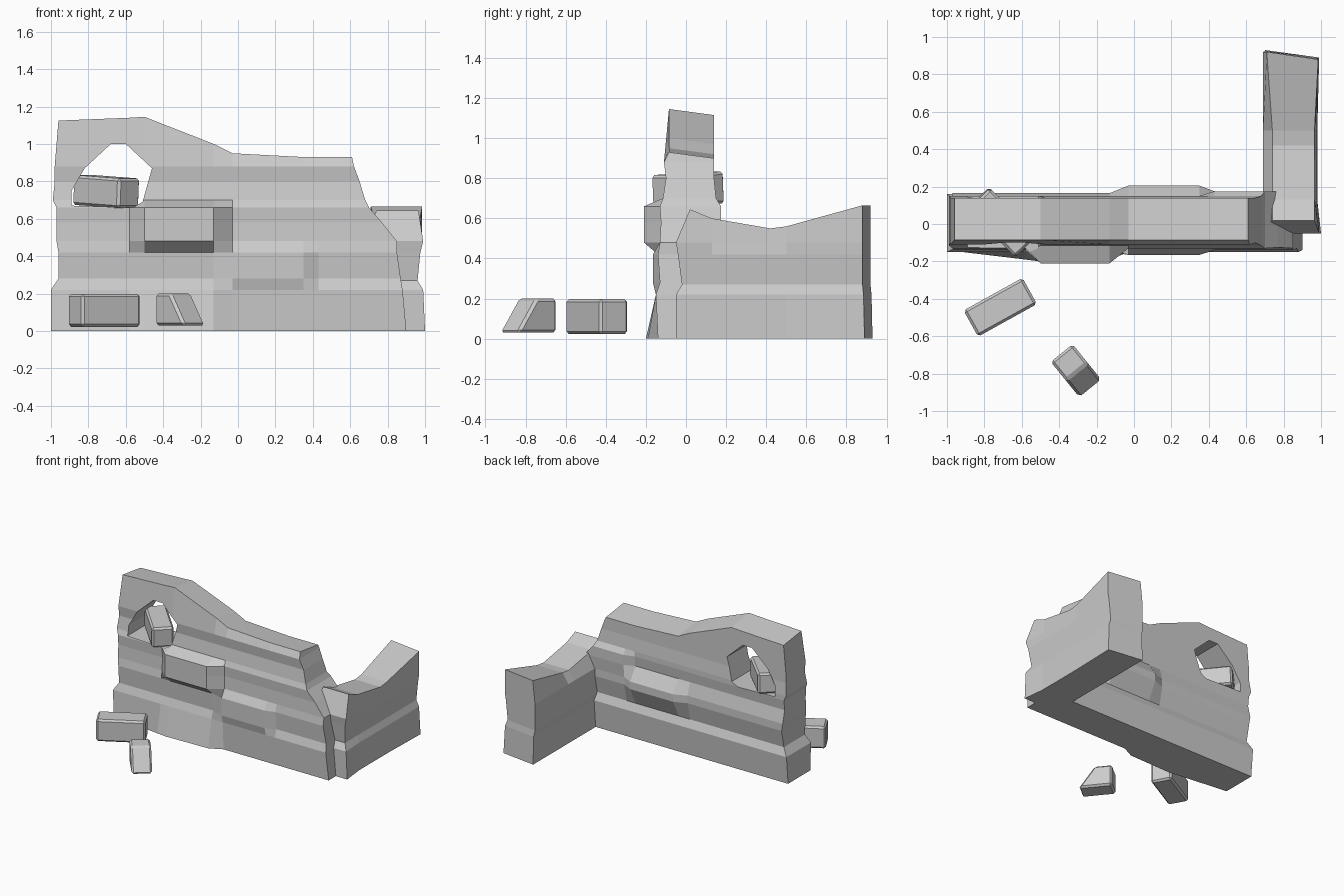
import bpy, bmesh
from math import radians
from mathutils import Matrix, Vector

if "Cube" in bpy.data.objects:
    bpy.data.objects.remove(bpy.data.objects["Cube"])


def finish(name, bm):
    bmesh.ops.recalc_face_normals(bm, faces=bm.faces)
    me = bpy.data.meshes.new(name)
    bm.to_mesh(me)
    bm.free()
    ob = bpy.data.objects.new(name, me)
    bpy.context.collection.objects.link(ob)
    return ob


def wall(name, stations, rows, tops, bumps_f, bumps_b, swap=False, tilt=0.0, skew=0.0):
    """Closed slab: rows are (z, start, end, front, back); z None uses the top profile."""
    bm = bmesh.new()
    n = len(stations) + 2
    grids = []
    for side, bumps in ((0, bumps_f), (1, bumps_b)):
        grid = []
        for j, (z, a, b, f, k) in enumerate(rows):
            line = []
            for i, s in enumerate([a] + stations + [b + skew * side]):
                d = bumps.get((i, j), (f, k)[side])
                h = z if z is not None else tops[i] - tilt * side
                line.append(bm.verts.new((d, s, h) if swap else (s, d, h)))
            grid.append(line)
        grids.append(grid)
    F, B = grids
    m = len(rows)
    for g in grids:
        for j in range(m - 1):
            for i in range(n - 1):
                bm.faces.new((g[j][i], g[j][i + 1], g[j + 1][i + 1], g[j + 1][i]))
    for j in (0, m - 1):
        for i in range(n - 1):
            bm.faces.new((F[j][i], F[j][i + 1], B[j][i + 1], B[j][i]))
    for i in (0, n - 1):
        for j in range(m - 1):
            bm.faces.new((F[j][i], F[j + 1][i], B[j + 1][i], B[j][i]))
    return finish(name, bm)


def block(name, center, size, yaw, slope=0.0, pitch=0.0):
    """Chipped stone; slope pulls in the top of the +x end."""
    bm = bmesh.new()
    bmesh.ops.create_cube(bm, size=1)
    for v in bm.verts:
        v.co = Vector(c * s for c, s in zip(v.co, size))
        if v.co.x > 0 and v.co.z > 0:
            v.co.x -= slope
    bmesh.ops.bevel(bm, geom=bm.edges[:], offset=0.014, segments=1, affect='EDGES')
    bm.transform(Matrix.Translation(center) @ Matrix.Rotation(radians(yaw), 4, 'Z')
                 @ Matrix.Rotation(radians(pitch), 4, 'Y'))
    return finish(name, bm)


# Long wall with stepped stone courses and a broken top
front_bumps = {(i, j): -0.21 for i in (2, 3) for j in (4, 5, 6)}
front_bumps.update({(i, j): -0.165 for i in (4, 5) for j in (2, 3)})
front_bumps.update({(0, 0): -0.14, (1, 0): -0.19, (2, 0): -0.2, (3, 0): -0.19})
back_bumps = {(i, j): 0.205 for i in (4, 5) for j in (3, 4)}
back_bumps.update({(i, j): 0.175 for i in (6, 7) for j in (5, 6)})
long_wall = wall(
    "long_wall", [-0.58, -0.5, -0.13, -0.03, 0.35, 0.43],
    [(0, -1.0, 0.90, -0.14, 0.14),
     (0.22, -1.0, 0.88, -0.15, 0.16),
     (0.28, -0.96, 0.87, -0.13, 0.135),
     (0.42, -0.96, 0.85, -0.14, 0.165),
     (0.48, -0.97, 0.85, -0.13, 0.165),
     (0.58, -0.97, 0.77, -0.125, 0.14),
     (0.66, -0.97, 0.70, -0.13, 0.15),
     (0.70, -0.99, 0.68, -0.115, 0.15),
     (0.80, -0.98, 0.65, -0.10, 0.14),
     (0.88, -0.98, 0.62, -0.11, 0.14),
     (None, -0.96, 0.61, -0.085, 0.14)],
    [1.125, 1.14, 1.145, 1.0, 0.95, 0.93, 0.93, 0.93],
    front_bumps, back_bumps, tilt=0.03)

# Ragged window opening through the long wall
hole = [(-0.89, 0.67), (-0.89, 0.75), (-0.82, 0.87), (-0.68, 1.0),
        (-0.6, 1.0), (-0.46, 0.87), (-0.51, 0.69), (-0.56, 0.66)]
bm = bmesh.new()
face = bm.faces.new([bm.verts.new((x, -0.5, z)) for x, z in hole])
ext = bmesh.ops.extrude_face_region(bm, geom=[face])
bmesh.ops.translate(bm, vec=(0, 1, 0),
                    verts=[v for v in ext["geom"] if isinstance(v, bmesh.types.BMVert)])
cutter = finish("window_cutter", bm)
cutter.hide_render = True
mod = long_wall.modifiers.new("window", 'BOOLEAN')
mod.operation = 'DIFFERENCE'
mod.solver = 'EXACT'
mod.object = cutter
bpy.context.view_layer.objects.active = long_wall
bpy.ops.object.modifier_apply(modifier=mod.name)
bpy.data.objects.remove(cutter)

# Short return wall at the right, running backwards
wall("side_wall", [0.13, 0.42, 0.5],
     [(0, -0.05, 0.89, 0.98, 0.70),
      (0.22, -0.05, 0.885, 0.98, 0.70),
      (0.27, -0.02, 0.88, 0.96, 0.69),
      (0.42, -0.04, 0.88, 0.975, 0.69),
      (0.48, -0.05, 0.88, 0.97, 0.69),
      (None, 0.02, 0.88, 0.965, 0.74)],
     [0.645, 0.60, 0.55, 0.56, 0.665],
     {(0, 0): 1.0, (0, 1): 0.99, (0, 4): 0.99, (4, 0): 0.99, (4, 5): 0.985, (4, 4): 0.985},
     {(4, 5): 0.71}, swap=True, skew=0.04)

# Loose stones: one lodged in the window, two on the ground
block("window_stone", (-0.705, 0.01, 0.745), (0.36, 0.16, 0.16), -46, pitch=3)
block("fallen_stone", (-0.715, -0.445, 0.11), (0.36, 0.16, 0.175), 29)
block("broken_stone", (-0.308, -0.787, 0.115), (0.25, 0.15, 0.17), -51, slope=0.12)
